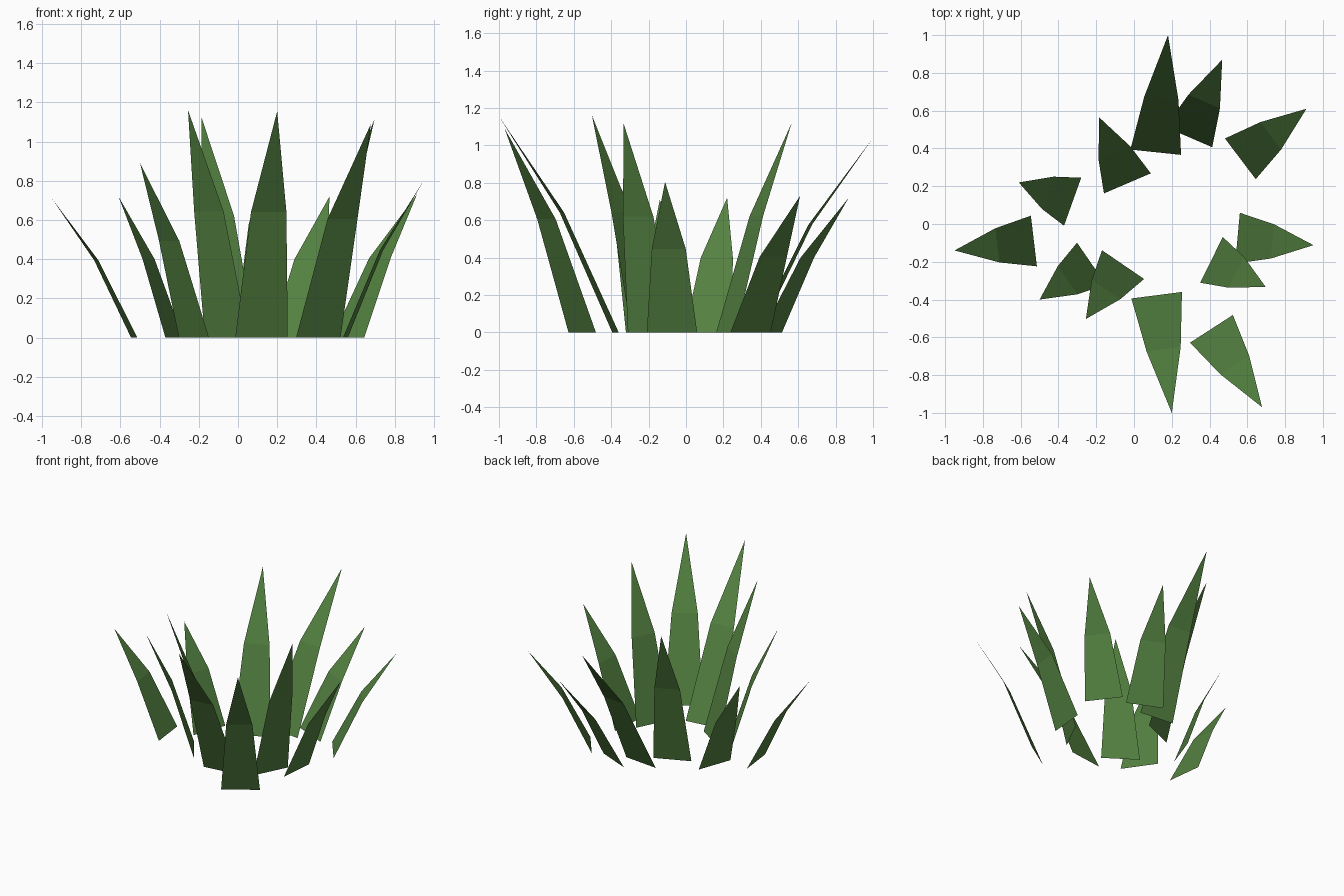
import bpy
from mathutils import Vector

cube = bpy.data.objects.get("Cube")
if cube:
    bpy.data.objects.remove(cube, do_unlink=True)

# Single leaf green
green = bpy.data.materials.new("leaf_green")
green.use_nodes = True
color = (0.089, 0.223, 0.053, 1)
green.diffuse_color = color
bsdf = green.node_tree.nodes["Principled BSDF"]
bsdf.inputs["Base Color"].default_value = color
bsdf.inputs["Roughness"].default_value = 0.9

BASE_WIDTH = 0.27
MID_WIDTH = 0.182


def blade(name, root, tip, height):
    """Flat blade: a tapering lower panel bent outward into a pointed tip."""
    root = Vector((*root, 0))
    tip = Vector((*tip, height))
    lean = Vector((tip.x - root.x, tip.y - root.y, 0))
    side = Vector((-lean.y, lean.x, 0)).normalized()
    mid = root + lean * 0.46 + Vector((0, 0, height * 0.555))
    verts = [root + side * BASE_WIDTH / 2, root - side * BASE_WIDTH / 2,
             mid - side * MID_WIDTH / 2, mid + side * MID_WIDTH / 2, tip]
    mesh = bpy.data.meshes.new(name)
    mesh.from_pydata(verts, [], [(0, 1, 2, 3), (3, 2, 4)])
    mesh.materials.append(green)
    obj = bpy.data.objects.new(name, mesh)
    bpy.context.collection.objects.link(obj)


# Ring of blades: root centre, tip position, height
blades = [
    ((0.115, 0.38), (0.18, 1.0), 1.04),
    ((0.29, 0.46), (0.467, 0.87), 0.72),
    ((0.563, 0.345), (0.913, 0.61), 0.73),
    ((0.548, -0.075), (0.95, -0.112), 0.805),
    ((0.41, -0.19), (0.697, -0.333), 1.115),
    ((0.41, -0.555), (0.678, -0.97), 1.09),
    ((0.12, -0.377), (0.20, -1.0), 1.155),
    ((-0.058, -0.215), (-0.255, -0.503), 1.16),
    ((-0.225, -0.21), (-0.50, -0.40), 0.89),
    ((-0.53, -0.09), (-0.95, -0.14), 0.71),
    ((-0.325, 0.118), (-0.61, 0.22), 0.72),
    ((-0.035, 0.215), (-0.185, 0.565), 1.12),
]
for number, (root, tip, height) in enumerate(blades, 1):
    blade(f"grass_blade_{number}", root, tip, height)
